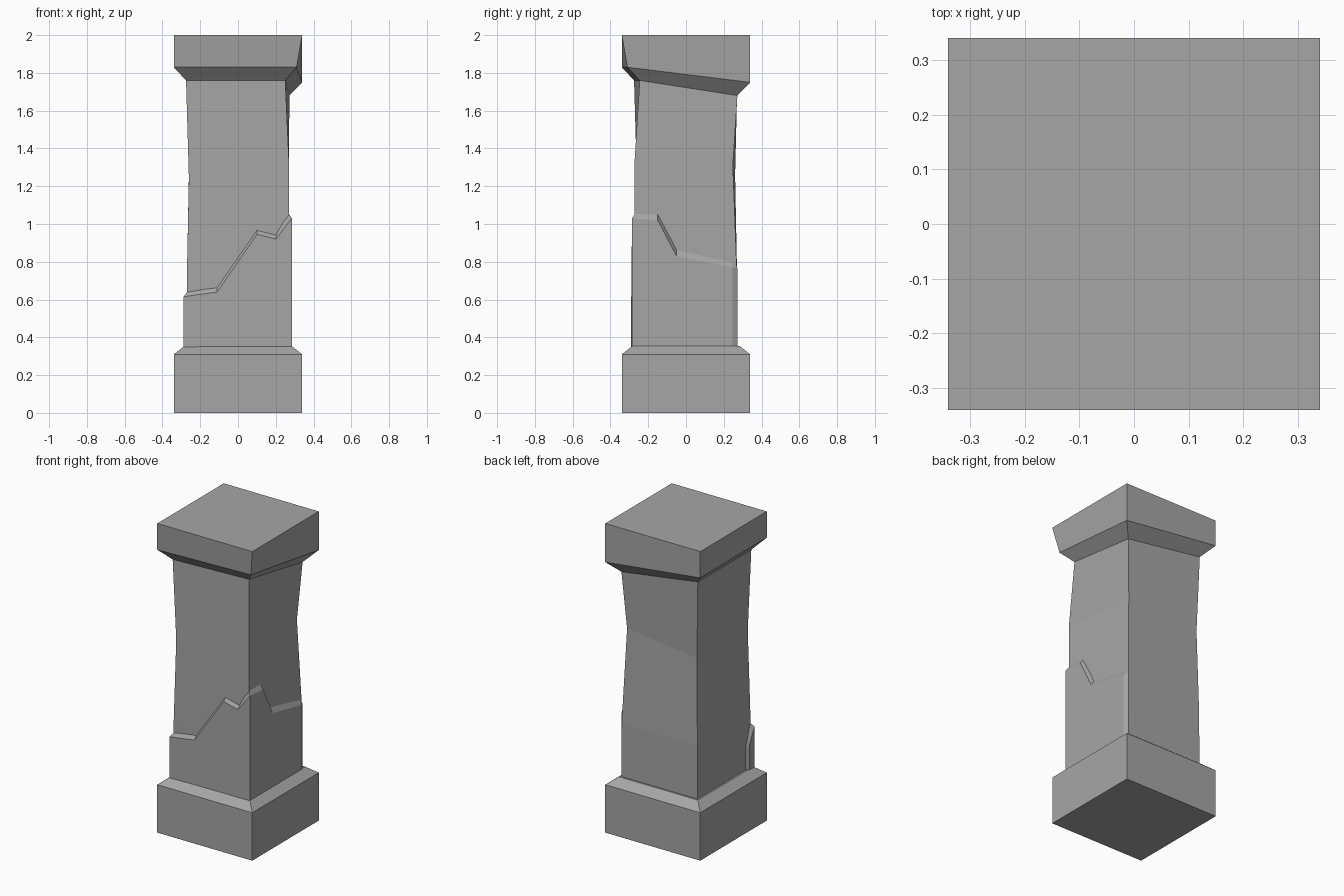
import bpy
import bmesh

if "Cube" in bpy.data.objects:
    bpy.data.objects.remove(bpy.data.objects["Cube"], do_unlink=True)

STONE = (0.38, 0.38, 0.38, 1.0)
stone = bpy.data.materials.new("grey stone")
stone.use_nodes = True
stone.diffuse_color = STONE
stone.node_tree.nodes["Principled BSDF"].inputs["Base Color"].default_value = STONE


def loft(name, rings):
    """Skin matching closed rings of points, with a face on both ends."""
    bm = bmesh.new()
    loops = [[bm.verts.new(p) for p in ring] for ring in rings]
    n = len(loops[0])
    for low, high in zip(loops, loops[1:]):
        for i in range(n):
            j = (i + 1) % n
            bm.faces.new((low[i], low[j], high[j], high[i]))
    bm.faces.new(loops[0])
    bm.faces.new(loops[-1])
    bmesh.ops.recalc_face_normals(bm, faces=bm.faces)
    mesh = bpy.data.meshes.new(name)
    bm.to_mesh(mesh)
    bm.free()
    mesh.materials.append(stone)
    obj = bpy.data.objects.new(name, mesh)
    bpy.context.collection.objects.link(obj)
    return obj


def square(half, z):
    return [(sx * half, sy * half, z)
            for sx, sy in ((-1, -1), (1, -1), (1, 1), (-1, 1))]


def clamp(v, limit):
    return max(-limit, min(limit, v))


# Plinth with a sloped shoulder
loft("base", [square(0.34, 0), square(0.34, 0.31), square(0.283, 0.355)])

# Neck shared by the shaft top and the cap underside, worn at two corners
neck = [(-0.275, -0.275, 1.76), (0.25, -0.245, 1.76),
        (0.272, 0.272, 1.68), (-0.275, 0.272, 1.76)]

# Shaft pinched in at its waist
waist = [(-0.26, -0.26, 1.24), (0.27, -0.273, 1.32),
         (0.248, 0.248, 1.31), (-0.26, 0.26, 1.26)]
loft("shaft", [square(0.272, 0.34), square(0.271, 0.7), waist, neck])

# Cap with one chipped front corner and one heavy back corner
rim = [(-0.34, -0.34, 1.83), (0.31, -0.31, 1.83),
       (0.34, 0.34, 1.75), (-0.34, 0.34, 1.83)]
loft("cap", [neck, rim, square(0.34, 2)])

# Thicker lower skin of the shaft, ending in a jagged bevelled crack
crack = [(-0.262, -0.21, 0.48), (-0.287, -0.24, 0.52), (-0.288, -0.29, 0.615),
         (-0.11, -0.288, 0.64), (0.1, -0.287, 0.945), (0.2, -0.287, 0.92),
         (0.285, -0.286, 1.03), (0.285, -0.15, 1.02), (0.285, -0.05, 0.83),
         (0.285, 0.245, 0.77), (0.271, 0.272, 0.765), (0.25, 0.25, 0.765)]
foot = [(x, y, 0.34) for x, y, z in crack]
lip = [(clamp(x, 0.262), clamp(y, 0.262), z + 0.035) for x, y, z in crack]

bm = bmesh.new()
rows = [[bm.verts.new(p) for p in row] for row in (foot, crack, lip)]
for low, high in zip(rows, rows[1:]):
    for i in range(len(crack) - 1):
        bm.faces.new((low[i], low[i + 1], high[i + 1], high[i]))
skin = bpy.data.meshes.new("lower_skin")
bm.to_mesh(skin)
bm.free()
skin.materials.append(stone)
bpy.context.collection.objects.link(bpy.data.objects.new("lower_skin", skin))
